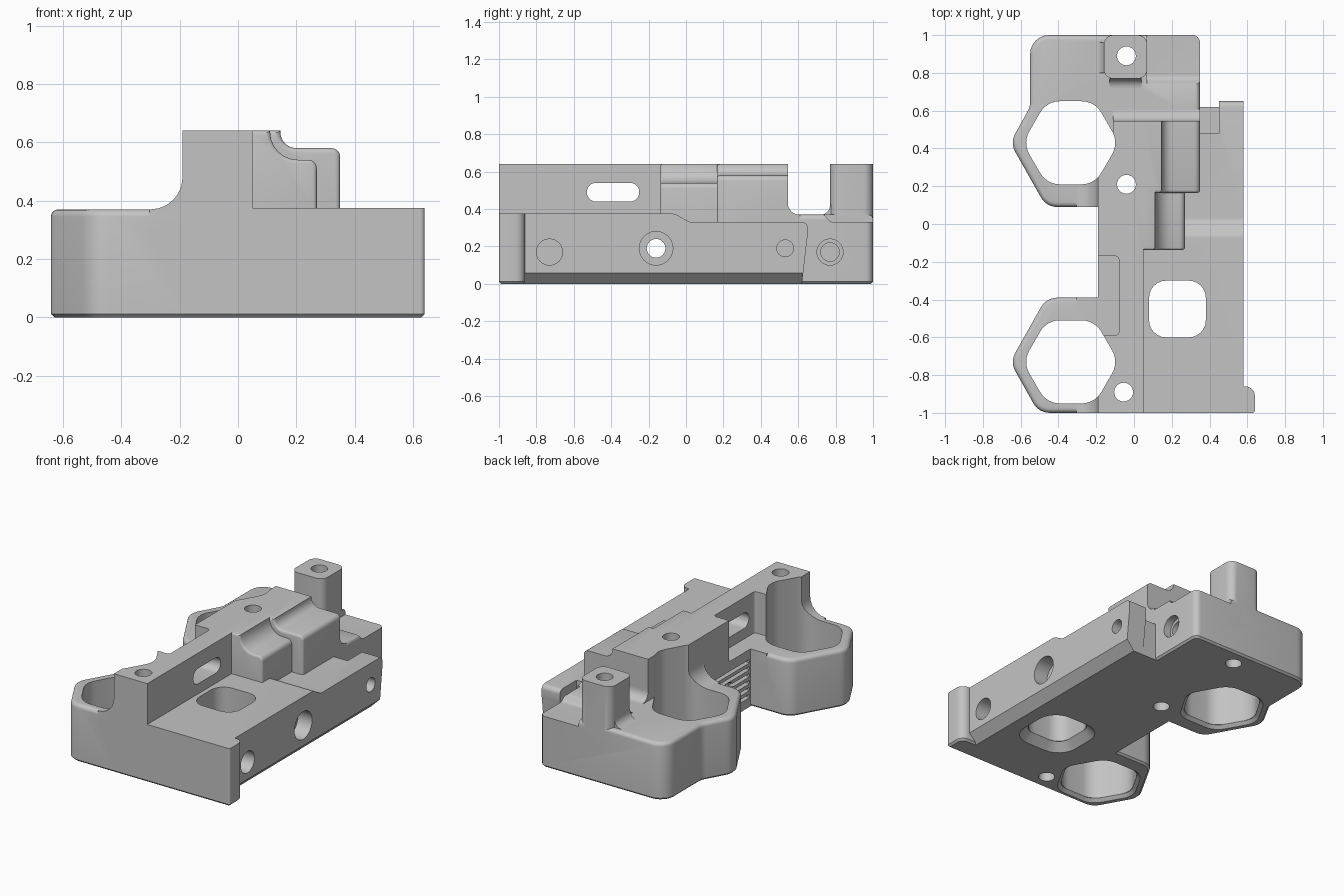
import bpy, bmesh, math
from mathutils import Vector

cube = bpy.data.objects.get("Cube")
if cube:
    bpy.data.objects.remove(cube, do_unlink=True)

# One plain grey for the whole casting
grey = bpy.data.materials.new("plain_grey")
grey.use_nodes = True
colour = (0.55, 0.55, 0.55, 1)
grey.diffuse_color = colour
grey.node_tree.nodes["Principled BSDF"].inputs["Base Color"].default_value = colour


def rounded(pts, steps=6):
    """Outline with an arc at every corner given as (u, v, radius)."""
    out = []
    for i, p in enumerate(pts):
        c = Vector(p[:2])
        r = p[2] if len(p) > 2 else 0
        ring = [c]
        if r:
            a = (Vector(pts[i - 1][:2]) - c).normalized()
            b = (Vector(pts[(i + 1) % len(pts)][:2]) - c).normalized()
            half = a.angle(b) / 2
            sweep = math.pi - 2 * half
            mid = c + (a + b).normalized() * r / math.sin(half)
            va = c + a * r / math.tan(half) - mid
            vb = c + b * r / math.tan(half) - mid
            ring = [mid + (va * math.sin((1 - k / steps) * sweep)
                           + vb * math.sin(k / steps * sweep)) / math.sin(sweep)
                    for k in range(steps + 1)]
        for q in ring:
            if not out or (q - out[-1]).length > 1e-4:
                out.append(q)
    if (out[0] - out[-1]).length < 1e-4:
        out.pop()
    return out


def prism(name, pts, axis, lo, hi, bevel_lo=0, bevel_hi=0, seg_lo=1, seg_hi=4):
    """Extrude a rounded outline along an axis, with optional end bevels."""
    place = {"x": lambda u, v, w: (w, u, v),
             "y": lambda u, v, w: (u, w, v),
             "z": lambda u, v, w: (u, v, w)}[axis]
    loop = rounded(pts)
    bm = bmesh.new()
    ends = [[bm.verts.new(place(p.x, p.y, w)) for p in loop] for w in (lo, hi)]
    caps = [bm.faces.new(e) for e in ends]
    n = len(loop)
    for i in range(n):
        j = (i + 1) % n
        bm.faces.new((ends[0][i], ends[0][j], ends[1][j], ends[1][i]))
    bmesh.ops.recalc_face_normals(bm, faces=bm.faces)
    rims = [list(c.edges) for c in caps]
    for rim, size, seg in ((rims[0], bevel_lo, seg_lo), (rims[1], bevel_hi, seg_hi)):
        if size:
            bmesh.ops.bevel(bm, geom=rim, offset=size, segments=seg, profile=0.5,
                            affect="EDGES", clamp_overlap=False)
    me = bpy.data.meshes.new(name)
    bm.to_mesh(me)
    bm.free()
    me.materials.append(grey)
    ob = bpy.data.objects.new(name, me)
    bpy.context.collection.objects.link(ob)
    return ob


def rect(u0, u1, v0, v1, r=0):
    return [(u0, v0, r), (u1, v0, r), (u1, v1, r), (u0, v1, r)]


def circle(u, v, r):
    return rect(u - r, u + r, v - r, v + r, r)


def hexagon(u, v, apothem, r):
    c = apothem / math.cos(math.pi / 6)
    return [(u + c * math.cos(k * math.pi / 3), v + c * math.sin(k * math.pi / 3), r)
            for k in range(6)]


def combine(body, other, operation):
    mod = body.modifiers.new(operation, "BOOLEAN")
    mod.operation, mod.solver, mod.object = operation, "EXACT", other
    bpy.context.view_layer.objects.active = body
    bpy.ops.object.modifier_apply(modifier=mod.name)
    bpy.data.objects.remove(other, do_unlink=True)


# Main block, stepping down toward the back
body = prism("bracket_body", [(-1, .012), (-.988, 0), (.62, 0), (.65, .26), (.65, .33, .03),
             (.02, .33, .05), (-.06, .375, .05), (-1, .375)], "x", -.19, .58)

# Bevel along the lower right edge, notch at the back right
for cut in (
    prism("edge_cut", [(.52, -.001), (.7, -.1), (.7, .06), (.581, .06)], "y", -1.1, .8),
    prism("notch_cut", rect(.35, .45, .48, .8), "z", .25, .5),
    prism("gap_cut", rect(.35, .45, .62, .8), "z", -.1, .5),
):
    combine(body, cut, "DIFFERENCE")


def fillet(name, axis, corner, side, r, lo, hi):
    """Concave blend from a floor up to a wall standing at the corner."""
    e = r + .004
    return prism(name, [(corner - side * e, .3), (corner - side * e, .37), (corner, .37, r),
                 (corner, .37 + e), (corner + side * .05, .37 + e),
                 (corner + side * .05, .3)], axis, lo, hi)


parts = [
    # Cups; the back one carries the rear platform
    prism("back_cup", [(-.1, .09), (-.464, .09, .1), (-.656, .43, .1), (-.55, .62, .1),
          (-.55, 1, .1), (.35, 1, .04), (.35, .3), (-.1, .3)], "z", 0, .37, .012, .025),
    prism("front_cup", [(.3, -1), (-.504, -1, .1), (-.656, -.73, .1), (-.464, -.39, .1),
          (-.1, -.39), (-.1, -.6), (.3, -.6)], "z", 0, .37, .012, .025),
    prism("end_lip", [(.5, -1), (.64, -1, .015), (.64, -.86, .05), (.5, -.86)],
          "z", 0, .375, .012),
    prism("tall_wall", [(-.19, -1), (.05, -1), (.05, .545), (-.11, .545), (-.11, .4),
          (-.19, .4)], "z", .2, .64),
    # Stepped shoulders beside the wall
    prism("high_shoulder", [(0, .2), (.35, .2), (.35, .58, .03), (.145, .58, .055),
          (.145, .64), (0, .64)], "y", .165, .545, .015, 0, 3),
    prism("low_shoulder", [(0, .2), (.27, .2), (.27, .54, .03), (.11, .54, .095),
          (.11, .64), (0, .64)], "y", -.137, .2, .012, 0, 3),
]
for part in parts:
    combine(body, part, "UNION")

# Lowered shelf at the back right corner
combine(body, prism("shelf_cut", [(.72, .6), (.72, .375), (.74, .37, .015), (.77, .33, .04),
        (1.1, .33), (1.1, .6)], "x", .07, .5), "DIFFERENCE")

# Post, and the blends at the wall and post feet
parts = [
    prism("post", rect(-.16, .07, .77, 1, .05), "z", .2, .64),
    fillet("front_cup_blend", "y", -.19, 1, .11, -1, -.39),
    fillet("back_cup_blend", "y", -.19, 1, .11, .09, .4),
    fillet("wall_end_blend", "x", .545, -1, .06, -.11, .35),
    fillet("post_front_blend", "x", .77, 1, .05, -.13, .04),
    fillet("post_side_blend", "y", -.16, 1, .05, .8, .96),
]
for part in parts:
    combine(body, part, "UNION")

cuts = []
# Hexagonal wells
for y in (-.73, .43):
    cuts += [prism("well", hexagon(-.335, y, .22, .12), "z", -.1, .8),
             prism("well_flare", hexagon(-.335, y, .24, .12), "z", -.1, .02, 0, .02, 1, 1)]
# Rounded window with a flared underside
cuts += [prism("window", rect(.08, .38, -.6, -.3, .09), "z", -.1, .5),
         prism("window_flare", rect(.03, .43, -.65, -.25, .13), "z", -.1, .05, 0, .05, 1, 1)]
# Vertical bolt holes
for x, y in ((-.055, -.89), (-.04, .21), (-.04, .89)):
    cuts.append(prism("bolt_hole", circle(x, y, .05), "z", -.1, .8))
# Side holes and counterbores
for y, z, r, lo, hi in ((-.73, .17, .07, .3, .7), (-.16, .19, .09, .48, .7),
                        (-.16, .19, .05, -.4, .6), (.53, .19, .045, .3, .7),
                        (.77, .17, .07, .3, .5), (.77, .17, .05, .08, .4)):
    cuts.append(prism("side_hole", circle(y, z, r), "x", lo, hi))
# Wall pocket, slot and ribbed face between the cups
cuts += [prism("pocket", rect(-.31, -.08, -.59, -.17, .02), "z", .372, .8),
         prism("slot", rect(-.53, -.25, .44, .54, .049), "x", -.3, .1)]
for k in range(6):
    z = .06 + k * .045
    cuts.append(prism("rib_gap", rect(-.38, 0, z, z + .022), "x", -.3, -.155))
for cut in cuts:
    combine(body, cut, "DIFFERENCE")

bpy.ops.object.select_all(action="DESELECT")
body.select_set(True)
bpy.context.view_layer.objects.active = body
bpy.ops.object.shade_smooth_by_angle(angle=math.radians(32))
